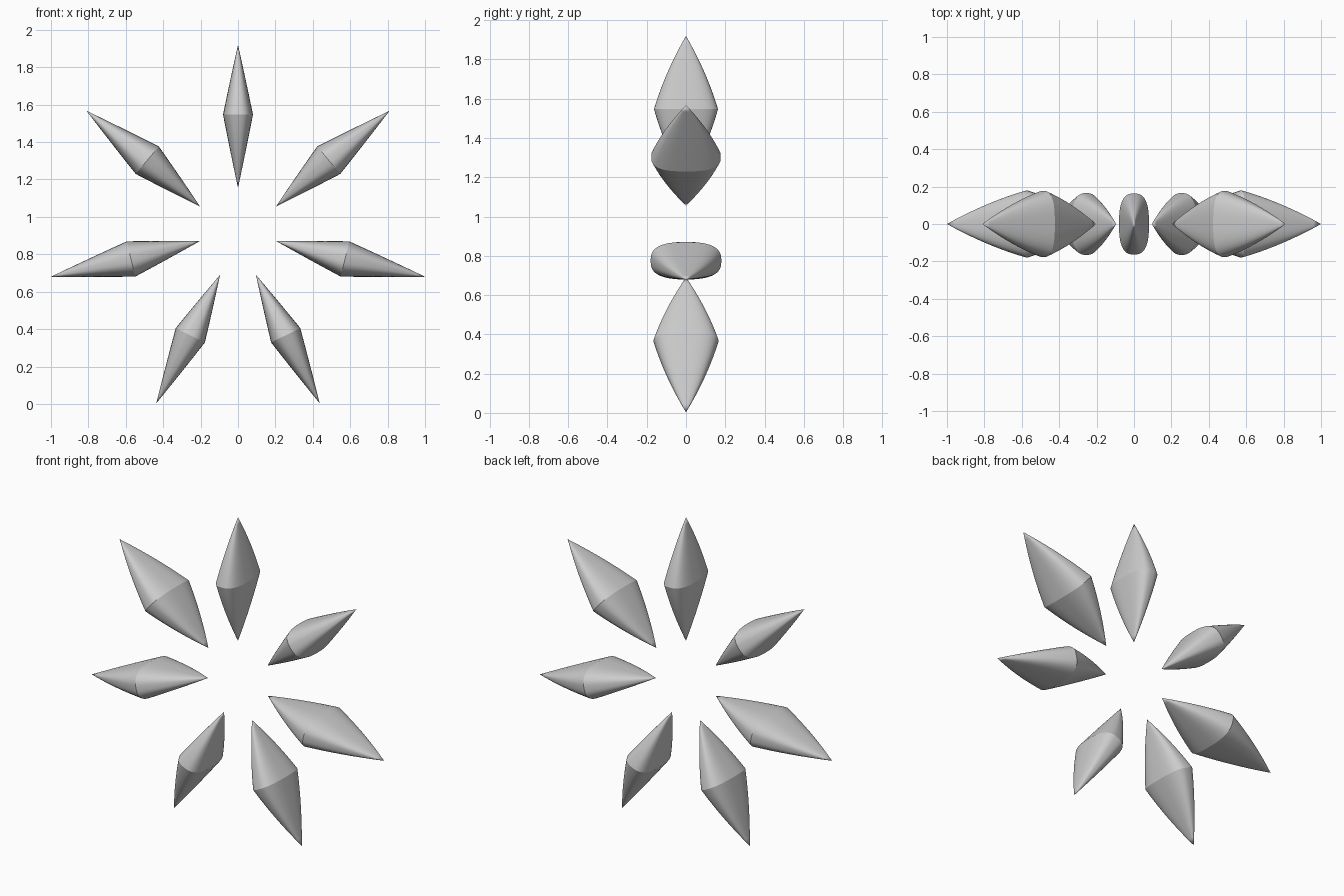
import bpy, bmesh, math
from mathutils import Vector

if "Cube" in bpy.data.objects:
    bpy.data.objects.remove(bpy.data.objects["Cube"])

SEGMENTS = 64
RINGS = 10
POWER = 2.7  # squareness of the oval cross-section


def section(k, half_w, half_d):
    a = 2 * math.pi * k / SEGMENTS
    c, s = math.cos(a), math.sin(a)
    return (half_w * math.copysign(abs(c) ** (2 / POWER), c),
            half_d * math.copysign(abs(s) ** (2 / POWER), s))


def petal(name, inner, mid, outer, half_w, half_d):
    """Double-pointed petal: inner tip, widest section, outer tip, all in the xz plane."""
    inner, mid, outer = (Vector((p[0], 0, p[1])) for p in (inner, mid, outer))
    axis = (outer - inner).normalized()
    across = Vector((axis.z, 0, -axis.x))
    bm = bmesh.new()
    rings = []
    for i in range(1, 2 * RINGS):
        t = i / RINGS if i <= RINGS else 2 - i / RINGS
        centre = (inner if i <= RINGS else outer).lerp(mid, t)
        w = half_w * (t + 0.05 * t * (1 - t))
        d = half_d * (t + 0.32 * t * (1 - t))   # sides bulge gently in depth
        ring = []
        for k in range(SEGMENTS):
            u, v = section(k, w, d)
            ring.append(bm.verts.new(centre + across * u + Vector((0, v, 0))))
        rings.append(ring)
    tip_in, tip_out = bm.verts.new(inner), bm.verts.new(outer)
    for k in range(SEGMENTS):
        n = (k + 1) % SEGMENTS
        bm.faces.new((tip_in, rings[0][n], rings[0][k]))
        bm.faces.new((tip_out, rings[-1][k], rings[-1][n]))
        for a, b in zip(rings, rings[1:]):
            bm.faces.new((a[k], a[n], b[n], b[k]))
    bmesh.ops.recalc_face_normals(bm, faces=bm.faces)
    for f in bm.faces:
        f.smooth = True
    # crisp ridge around the widest section
    ridge = rings[RINGS - 1]
    for k in range(SEGMENTS):
        bm.edges.get((ridge[k], ridge[(k + 1) % SEGMENTS])).smooth = False
    mesh = bpy.data.meshes.new(name)
    bm.to_mesh(mesh)
    bm.free()
    bpy.context.collection.objects.link(bpy.data.objects.new(name, mesh))


# single top petal
petal("top_petal", (0, 1.155), (0, 1.547), (0, 1.92), 0.08, 0.163)

# three mirrored pairs: inner tip, widest point, outer tip, half width, half depth
pairs = {
    "upper_petal": ((0.203, 1.056), (0.485, 1.303), (0.81, 1.567), 0.096, 0.177),
    "side_petal": ((0.205, 0.87), (0.572, 0.775), (1.0, 0.68), 0.097, 0.18),
    "lower_petal": ((0.096, 0.69), (0.255, 0.367), (0.437, 0.003), 0.087, 0.165),
}
for name, (inner, mid, outer, w, d) in pairs.items():
    for side, s in (("right", 1), ("left", -1)):
        petal(f"{name}_{side}", *((s * p[0], p[1]) for p in (inner, mid, outer)), w, d)
